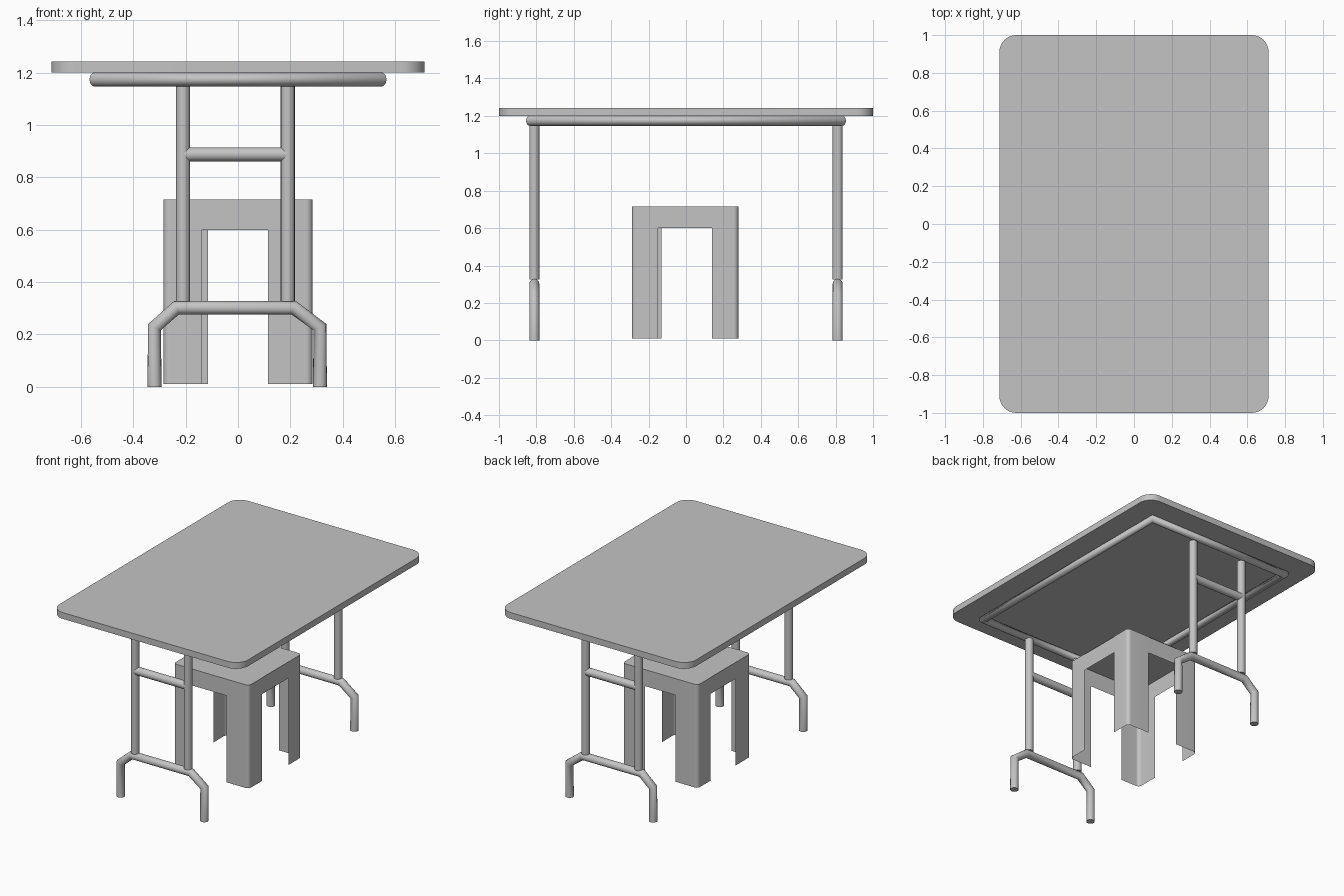
import bpy, bmesh
from math import sin, cos, pi

cube = bpy.data.objects.get("Cube")
if cube:
    bpy.data.objects.remove(cube, do_unlink=True)

GREY = (0.55, 0.55, 0.55, 1)
grey = bpy.data.materials.new("plain grey")
grey.use_nodes = True
grey.diffuse_color = GREY
grey.node_tree.nodes["Principled BSDF"].inputs["Base Color"].default_value = GREY


def add(name, data):
    obj = bpy.data.objects.new(name, data)
    bpy.context.collection.objects.link(obj)
    data.materials.append(grey)
    return obj


def finish(name, bm):
    mesh = bpy.data.meshes.new(name)
    bm.to_mesh(mesh)
    bm.free()
    obj = add(name, mesh)
    bpy.ops.object.select_all(action="DESELECT")
    obj.select_set(True)
    bpy.context.view_layer.objects.active = obj
    bpy.ops.object.shade_smooth_by_angle(angle=pi / 6)
    return obj


def corner(x, y, sx, sy, r, steps=8):
    """Arc from the y-facing side to the x-facing side of a rounded corner."""
    angles = [pi / 2 * i / steps for i in range(steps + 1)]
    return [(x - sx * r * (1 - sin(t)), y - sy * r * (1 - cos(t))) for t in angles]


def rounded_slab(name, x0, x1, y0, y1, z, r, height=0):
    """Flat rounded rectangle, optionally given thickness."""
    outline = (corner(x1, y1, 1, 1, r) + corner(x1, y0, 1, -1, r)[::-1]
               + corner(x0, y0, -1, -1, r) + corner(x0, y1, -1, 1, r)[::-1])
    bm = bmesh.new()
    face = bm.faces.new([bm.verts.new((x, y, z)) for x, y in outline])
    if height:
        new = bmesh.ops.extrude_face_region(bm, geom=[face])["geom"]
        verts = [v for v in new if isinstance(v, bmesh.types.BMVert)]
        bmesh.ops.translate(bm, verts=verts, vec=(0, 0, height))
        bmesh.ops.recalc_face_normals(bm, faces=bm.faces)
    else:
        bm.normal_update()
        if face.normal.z < 0:
            face.normal_flip()
    return finish(name, bm)


def sheet(name, path, z0, z1, out):
    """Thin upright sheet following a plan path, facing the given direction."""
    bm = bmesh.new()
    cols = [(bm.verts.new((x, y, z0)), bm.verts.new((x, y, z1))) for x, y in path]
    for a, b in zip(cols, cols[1:]):
        bm.faces.new((a[0], b[0], b[1], a[1]))
    bm.normal_update()
    if sum(f.normal.x * out[0] + f.normal.y * out[1] for f in bm.faces) < 0:
        bmesh.ops.reverse_faces(bm, faces=bm.faces)
    return finish(name, bm)


def tube(name, points, closed=False):
    """Round steel tube with tight bends."""
    curve = bpy.data.curves.new(name, "CURVE")
    curve.dimensions = "3D"
    curve.bevel_depth = 0.027
    curve.bevel_resolution = 6
    curve.use_fill_caps = True
    spline = curve.splines.new("POLY")
    spline.points.add(len(points) - 1)
    for p, co in zip(spline.points, points):
        p.co = (*co, 1)
    spline.use_cyclic_u = closed
    spline.use_smooth = True
    return add(name, curve)


# Table top and the tube frame beneath it
rounded_slab("table_top", -0.713, 0.713, -1, 1, 1.2, 0.09, 0.043)
tube("under_frame", [(x, y, 1.174) for x, y in
     ((-0.548, -0.836), (0.548, -0.836), (0.548, 0.836), (-0.548, 0.836))], True)

# Folding leg sets at both ends
for end, y in (("front", -0.811), ("back", 0.811)):
    for side, x in (("right", -0.21), ("left", 0.19)):
        tube(f"{end}_{side}_post", [(x, y, 0.325), (x, y, 1.147)])
    tube(f"{end}_crossbar", [(-0.21, y, 0.888), (0.19, y, 0.888)])
    tube(f"{end}_foot", [(x, y, z) for x, z in
         ((-0.319, 0), (-0.319, 0.228), (-0.235, 0.302),
          (0.213, 0.302), (0.313, 0.228), (0.313, 0))])

# Stool: folded sheet legs, aprons and seat
X, BACK, FRONT = 0.285, 0.28, -0.29
TOP, BASE, APRON = 0.715, 0.01, 0.6
rounded_slab("stool_seat", -X, X, FRONT, BACK, TOP, 0.025)
for end, y, sy in (("front", FRONT, -1), ("back", BACK, 1)):
    for side, sx in (("right", -1), ("left", 1)):
        wide_x = 0.145 if (sx, sy) == (-1, -1) else 0.17
        wide_y = 0.16 if (sx, sy) == (-1, -1) else 0.14
        path = ([(sx * (X - wide_x), y)] + corner(sx * X, y, sx, sy, 0.025)
                + [(sx * X, y - sy * wide_y)])
        sheet(f"stool_{end}_{side}_leg", path, BASE, TOP, (sx, sy))
    inset = y - sy * 0.004
    sheet(f"stool_{end}_apron", [(-X + 0.03, inset), (X - 0.03, inset)],
          APRON, TOP, (0, sy))
for side, sx in (("right", -1), ("left", 1)):
    inset = sx * (X - 0.004)
    sheet(f"stool_{side}_apron", [(inset, FRONT + 0.03), (inset, BACK - 0.03)],
          APRON, TOP, (sx, 0))
